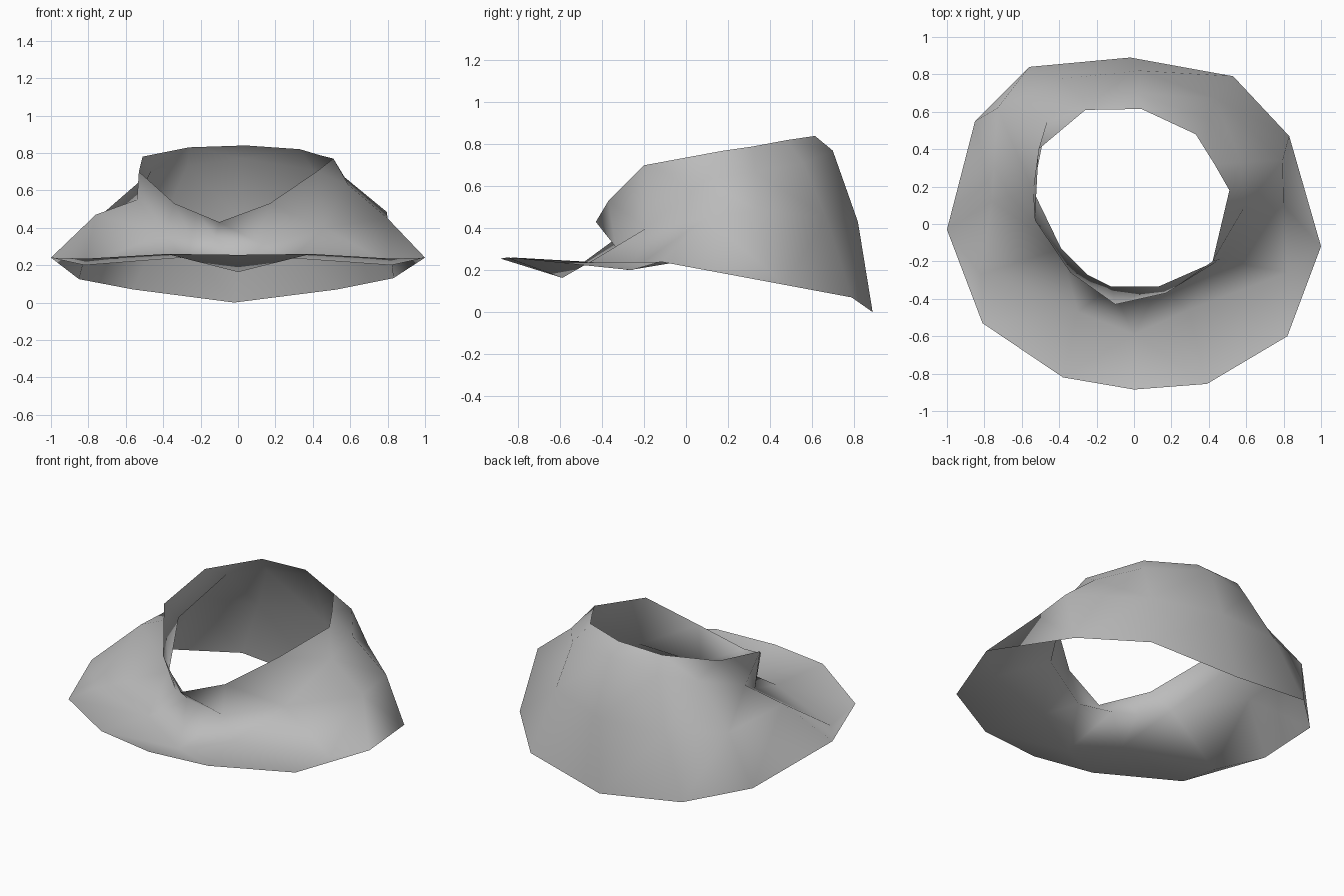
import bpy
import bmesh

default_cube = bpy.data.objects.get("Cube")
if default_cube:
    bpy.data.objects.remove(default_cube, do_unlink=True)


def make_material(name, color):
    """Create a plain flat-coloured material."""
    material = bpy.data.materials.new(name)
    material.use_nodes = True
    material.diffuse_color = color
    shader = material.node_tree.nodes["Principled BSDF"]
    shader.inputs["Base Color"].default_value = color
    return material


def loft_rings(name, rings, material):
    """Join closed rings of equal length into one open smooth sheet."""
    mesh_builder = bmesh.new()
    loops = [[mesh_builder.verts.new(point) for point in ring] for ring in rings]
    for lower, upper in zip(loops, loops[1:]):
        count = len(lower)
        for i in range(count):
            j = (i + 1) % count
            mesh_builder.faces.new((lower[i], lower[j], upper[j], upper[i]))
    # Short diagonals keep the creases running from the hem to the folds
    bmesh.ops.triangulate(mesh_builder, faces=mesh_builder.faces[:],
                          quad_method='SHORT_EDGE')
    for face in mesh_builder.faces:
        face.smooth = True
    mesh = bpy.data.meshes.new(name)
    mesh_builder.to_mesh(mesh)
    mesh_builder.free()
    mesh.materials.append(material)
    sheet = bpy.data.objects.new(name, mesh)
    bpy.context.collection.objects.link(sheet)
    return sheet


# Each ring starts at the -x side and runs around past the front.
# Outer hem: level at the front, drooping at the back
hem = [
    (-1, -.03, .24), (-.81, -.53, .235), (-.38, -.82, .26),
    (0, -.885, .255), (.39, -.855, .26), (.82, -.6, .235),
    (1, -.12, .24), (.83, .47, .13), (.53, .79, .07),
    (-.02, .89, 0), (-.56, .84, .07), (-.85, .55, .125),
]

# Shoulder: sags under the front brim, stands tall at the back
shoulder = [
    (-.76, .12, .47), (-.82, -.27, .2), (-.3, -.47, .24),
    (0, -.59, .163), (.29, -.46, .237), (.82, -.26, .2),
    (.8, .1, .45), (.795, .34, .485), (.44, .67, .45),
    (.03, .82, .43), (-.4, .775, .44), (-.73, .62, .47),
]

# Neck: pinched inward below the collar at the front
neck = [
    (-.54, .18, .55), (-.39, -.13, .37), (-.25, -.27, .35),
    (-.12, -.335, .35), (.13, -.335, .31), (.46, -.19, .4),
    (.59, .09, .63), (.57, .33, .67), (.4, .56, .71),
    (.02, .7, .77), (-.27, .67, .73), (-.465, .55, .7),
]

# Collar rim: low and flared at the front, high at the back
rim = [
    (-.53, .02, .7), (-.34, -.26, .53), (-.22, -.345, .48),
    (-.1, -.43, .43), (.17, -.37, .53), (.42, -.2, .7),
    (.51, .18, .77), (.43, .32, .79), (.33, .48, .82),
    (.04, .615, .84), (-.26, .61, .83), (-.51, .4, .78),
]

cloth_grey = make_material("cloth grey", (.5, .5, .5, 1))
loft_rings("draped_collar", [hem, shoulder, neck, rim], cloth_grey)
